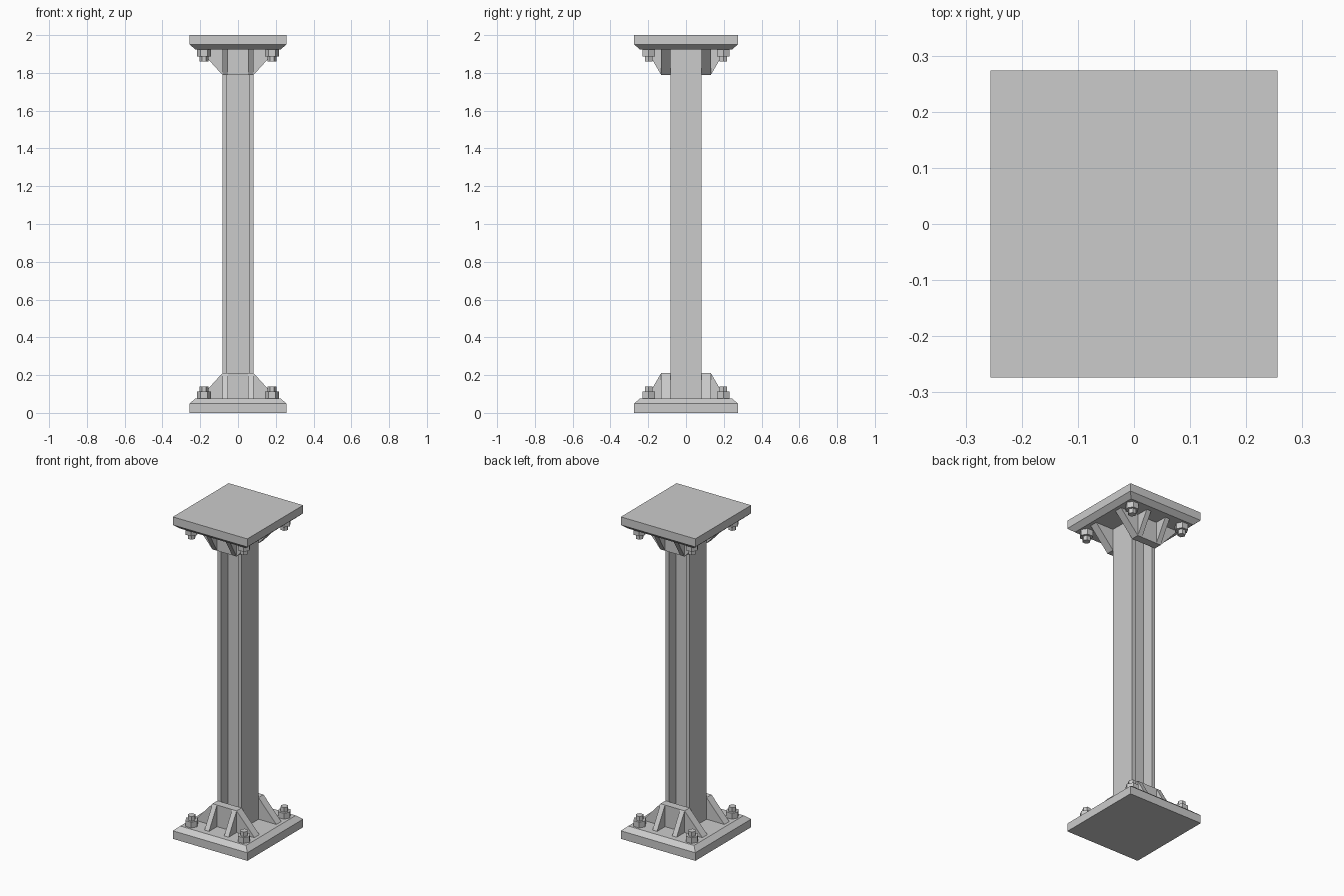
import bpy, bmesh
from math import cos, sin, pi

old = bpy.data.objects.get("Cube")
if old:
    bpy.data.objects.remove(old, do_unlink=True)

steel = bpy.data.materials.new("steel grey")
steel.use_nodes = True
GREY = (0.6, 0.6, 0.6, 1)
steel.diffuse_color = GREY
steel.node_tree.nodes["Principled BSDF"].inputs["Base Color"].default_value = GREY

HEIGHT = 2.0
PX, PY = 0.256, 0.274      # plate half sizes
SLAB, PLATE = 0.05, 0.076  # slab height, height including chamfer
CHAMFER = 0.03
GUSSET_TOP = 0.21


def loft(name, rings, flip=False):
    """Closed solid through matching rings of points; flip hangs it from the top."""
    bm = bmesh.new()
    loops = [[bm.verts.new((x, y, HEIGHT - z if flip else z)) for x, y, z in r] for r in rings]
    n = len(loops[0])
    for a, b in zip(loops, loops[1:]):
        for i in range(n):
            j = (i + 1) % n
            bm.faces.new((a[i], a[j], b[j], b[i]))
    bm.faces.new(loops[0][::-1])
    bm.faces.new(loops[-1])
    bmesh.ops.recalc_face_normals(bm, faces=bm.faces)
    mesh = bpy.data.meshes.new(name)
    bm.to_mesh(mesh)
    bm.free()
    mesh.materials.append(steel)
    obj = bpy.data.objects.new(name, mesh)
    bpy.context.collection.objects.link(obj)
    return obj


def rect(hx, hy, z):
    return [(-hx, -hy, z), (hx, -hy, z), (hx, hy, z), (-hx, hy, z)]


def hexagon(cx, cy, r, z):
    return [(cx + r * cos(k * pi / 3), cy + r * sin(k * pi / 3), z) for k in range(6)]


# H-section column, one continuous profile
A, B, D, W = 0.083, 0.06, 0.083, 0.012
half = [(A, -D), (A, D), (B, D), (B, W), (-B, W), (-B, D)]
profile = half + [(-x, -y) for x, y in half]
loft("column", [[(x, y, z) for x, y in profile] for z in (PLATE, HEIGHT - PLATE)])

for end, flip in (("base", False), ("top", True)):
    # Chamfered end plate
    loft(end + "_plate", [rect(PX, PY, 0), rect(PX, PY, SLAB),
                          rect(PX - CHAMFER, PY - CHAMFER, PLATE)], flip)
    for side, sy in (("front", -1), ("back", 1)):
        # Trapezoidal gusset across the flange ends
        trapezoid = [(-0.205, PLATE), (0.205, PLATE), (A, GUSSET_TOP), (-A, GUSSET_TOP)]
        loft(f"{end}_{side}_gusset",
             [[(x, sy * y, z) for x, z in trapezoid] for y in (D, 0.132)], flip)
        for hand, sx in (("right", -1), ("left", 1)):
            # Sloping rib on the gusset face
            wedge = [(0.132, PLATE), (0.21, PLATE), (0.132, GUSSET_TOP)]
            loft(f"{end}_{side}_{hand}_rib",
                 [[(sx * x, sy * y, z) for y, z in wedge] for x in (0.052, A)], flip)
            # Anchor nut and bolt end
            cx, cy = sx * 0.18, sy * 0.198
            loft(f"{end}_{side}_{hand}_nut",
                 [hexagon(cx, cy, 0.038, z) for z in (PLATE, 0.112)], flip)
            loft(f"{end}_{side}_{hand}_bolt",
                 [hexagon(cx, cy, 0.023, z) for z in (0.112, 0.14)], flip)
